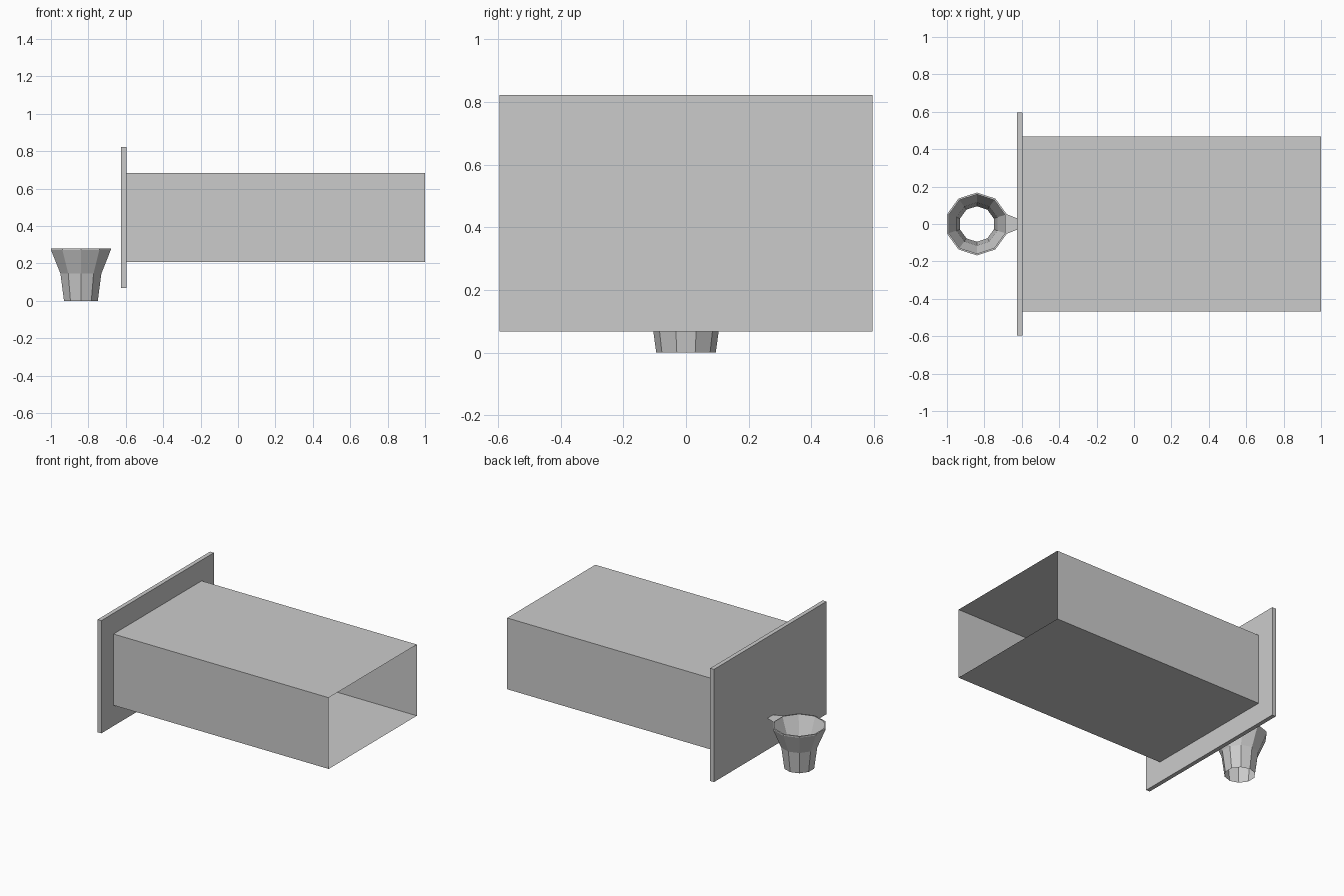
import bpy
import math

if "Cube" in bpy.data.objects:
    bpy.data.objects.remove(bpy.data.objects["Cube"])

grey = bpy.data.materials.new("light grey")
grey.diffuse_color = (0.6, 0.6, 0.6, 1)
grey.use_nodes = True
grey.node_tree.nodes["Principled BSDF"].inputs["Base Color"].default_value = grey.diffuse_color


def add_mesh(name, verts, faces):
    mesh = bpy.data.meshes.new(name)
    mesh.from_pydata(verts, [], faces)
    mesh.materials.append(grey)
    obj = bpy.data.objects.new(name, mesh)
    bpy.context.collection.objects.link(obj)
    return obj


def add_sleeve(name, x0, x1, y, z0, z1, ends=False):
    """Rectangular sleeve along x, optionally closed at both ends."""
    ring = [(-y, z0), (y, z0), (y, z1), (-y, z1)]
    verts = [(x, a, b) for x in (x0, x1) for a, b in ring]
    faces = [(i, i + 4, (i + 1) % 4 + 4, (i + 1) % 4) for i in range(4)]
    faces = [tuple(reversed(f)) for f in faces]
    if ends:
        faces += [(3, 2, 1, 0), (4, 5, 6, 7)]
    return add_mesh(name, verts, faces)


# Drawer: flat front panel and a thin box open at the far end
add_sleeve("front_panel", -0.625, -0.597, 0.596, 0.067, 0.823, ends=True)
add_sleeve("drawer_box", -0.597, 1.0, 0.467, 0.206, 0.684)

# Knob: ten-sided flared tube, open at both ends, with a narrow lip
SIDES, CX = 10, -0.84
profile = [(0.095, 0.0), (0.115, 0.145), (0.168, 0.272), (0.168, 0.28), (0.158, 0.28)]
verts = []
for r, z in profile:
    for k in range(SIDES):
        a = math.radians(18 + 36 * k)
        verts.append((CX + r * math.cos(a), r * math.sin(a), z))
faces = []
for j in range(len(profile) - 1):
    for k in range(SIDES):
        n = (k + 1) % SIDES
        faces.append((j * SIDES + k, j * SIDES + n,
                      (j + 1) * SIDES + n, (j + 1) * SIDES + k))
add_mesh("knob", verts, faces)

# Flat tab joining the knob rim to the panel
add_mesh("knob_tab",
         [(-0.68, -0.052, 0.279), (-0.62, -0.028, 0.279),
          (-0.62, 0.028, 0.279), (-0.68, 0.052, 0.279)],
         [(0, 1, 2, 3)])
